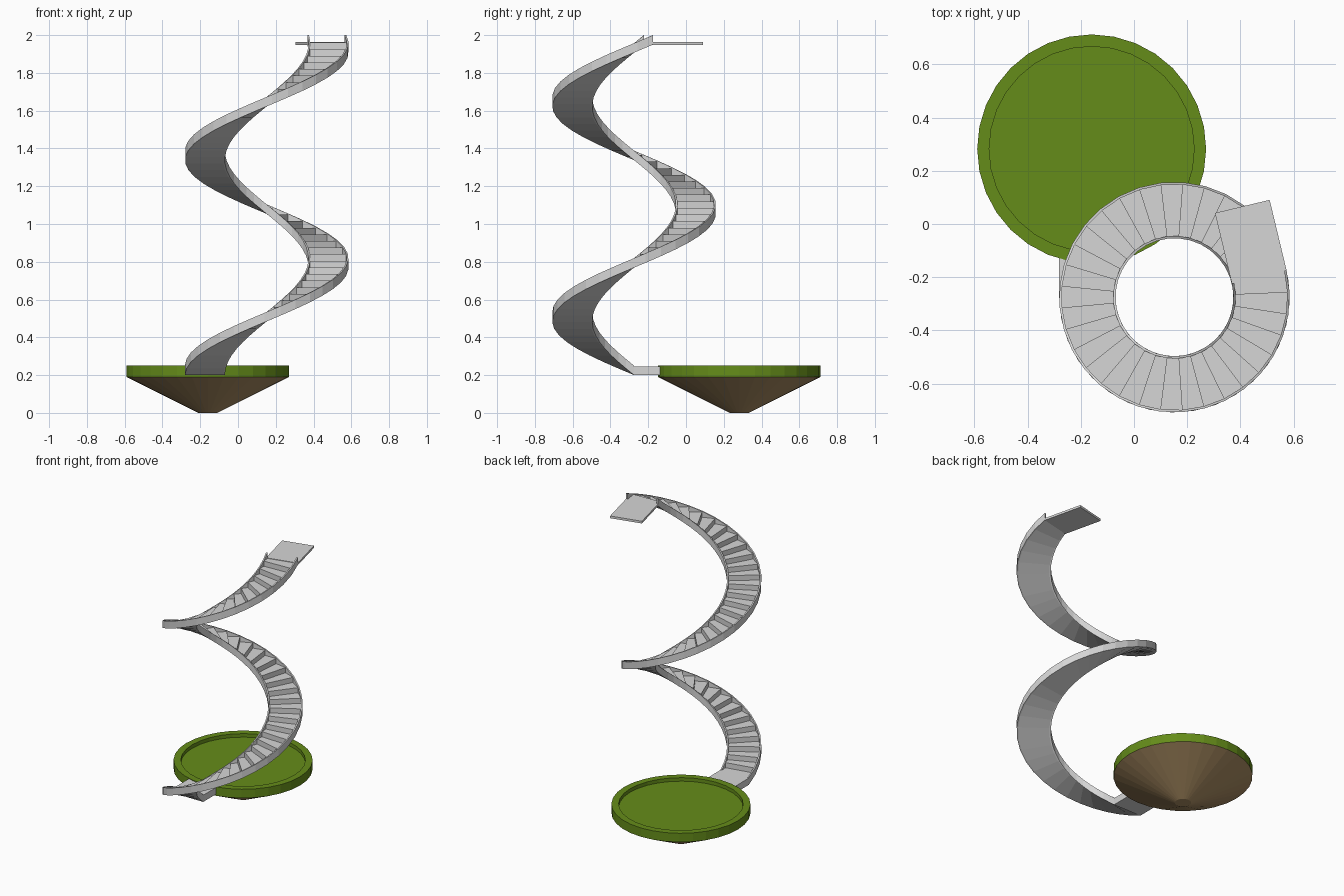
import bpy, bmesh, math
from mathutils import Vector

if "Cube" in bpy.data.objects:
    bpy.data.objects.remove(bpy.data.objects["Cube"])


def material(name, rgb):
    m = bpy.data.materials.new(name)
    m.diffuse_color = (*rgb, 1)
    m.use_nodes = True
    m.node_tree.nodes["Principled BSDF"].inputs["Base Color"].default_value = m.diffuse_color
    return m


STONE = material("grey stone", (0.67, 0.67, 0.67))
GRASS = material("grass green", (0.13, 0.265, 0.010))
EARTH = material("earth brown", (0.41, 0.27, 0.125))


def finish(name, bm, *mats):
    bmesh.ops.recalc_face_normals(bm, faces=bm.faces)
    me = bpy.data.meshes.new(name)
    bm.to_mesh(me)
    bm.free()
    for m in mats:
        me.materials.append(m)
    ob = bpy.data.objects.new(name, me)
    bpy.context.collection.objects.link(ob)
    return ob


def hexa(bm, bottom, top):
    """Six-sided block from four bottom and four top points."""
    b = [bm.verts.new(p) for p in bottom]
    t = [bm.verts.new(p) for p in top]
    bm.faces.new(b[::-1])
    bm.faces.new(t)
    for i in range(4):
        j = (i + 1) % 4
        bm.faces.new((b[i], b[j], t[j], t[i]))


# Floating island: lathed profile (radius, z), grass rim with sunken lawn over an earth cone
SIDES = 32
profile = [(0.05, 0), (0.43, 0.19), (0.43, 0.25), (0.385, 0.25), (0.385, 0.226)]
bm = bmesh.new()
rings = []
for r, z in profile:
    rings.append([bm.verts.new((-0.159 + r * math.cos(2 * math.pi * k / SIDES),
                                0.282 + r * math.sin(2 * math.pi * k / SIDES), z))
                  for k in range(SIDES)])
bm.faces.new(rings[0])
bm.faces.new(rings[-1])
for a, b in zip(rings, rings[1:]):
    for k in range(SIDES):
        n = (k + 1) % SIDES
        bm.faces.new((a[k], a[n], b[n], b[k]))
for f in bm.faces:
    f.material_index = 1 if f.calc_center_median().z < 0.15 else 0
finish("island", bm, GRASS, EARTH)

# Spiral stair parameters
CX, CY = 0.152, -0.275
R_IN, R_OUT, RAIL = 0.2215, 0.433, 0.009
STEPS, START, END = 50, math.pi, math.pi + math.radians(553.5)
Z0, RISE, RAIL_H = 0.2, 0.035, 0.05


def spiral(i, r, z):
    a = START + (END - START) * i / STEPS
    return Vector((CX + r * math.cos(a), CY + r * math.sin(a), z))


# Steps: flat treads over a sloping underside
bm = bmesh.new()
ri, ro = R_IN + RAIL, R_OUT - RAIL
for i in range(STEPS):
    corners = [(i, ri), (i, ro), (i + 1, ro), (i + 1, ri)]
    hexa(bm, [spiral(k, r, Z0 + RISE * k) for k, r in corners],
         [spiral(k, r, Z0 + RISE * (i + 1) + 0.01) for k, r in corners])
finish("steps", bm, STONE)

# Side rails: rectangular section swept along the helix
for name, r0, r1 in (("inner_rail", R_IN, R_IN + RAIL), ("outer_rail", R_OUT - RAIL, R_OUT)):
    bm = bmesh.new()
    sections = []
    for i in range(STEPS + 1):
        z = Z0 + RISE * i
        sections.append([bm.verts.new(spiral(i, r, h)) for r, h in
                         ((r0, z), (r1, z), (r1, z + RAIL_H), (r0, z + RAIL_H))])
    for a, b in zip(sections, sections[1:]):
        for k in range(4):
            n = (k + 1) % 4
            bm.faces.new((a[k], a[n], b[n], b[k]))
    bm.faces.new(sections[0])
    bm.faces.new(sections[-1])
    finish(name, bm, STONE)


def slab(name, p, q, along, z0, z1):
    """Flat slab from edge p-q, extended by a vector."""
    bm = bmesh.new()
    pts = [p, q, q + along, p + along]
    hexa(bm, [(v.x, v.y, z0) for v in pts], [(v.x, v.y, z1) for v in pts])
    finish(name, bm, STONE)


# Lower landing joins the stair foot to the island rim
slab("lower_landing", spiral(0, R_IN, 0), spiral(0, R_OUT, 0), Vector((0, 0.16, 0)), 0.2, 0.246)

# Upper landing continues straight off the last step
tangent = Vector((-math.sin(END), math.cos(END), 0)) * 0.272
slab("upper_landing", spiral(STEPS, R_IN, 0), spiral(STEPS, R_OUT, 0), tangent, 1.948, 1.963)
